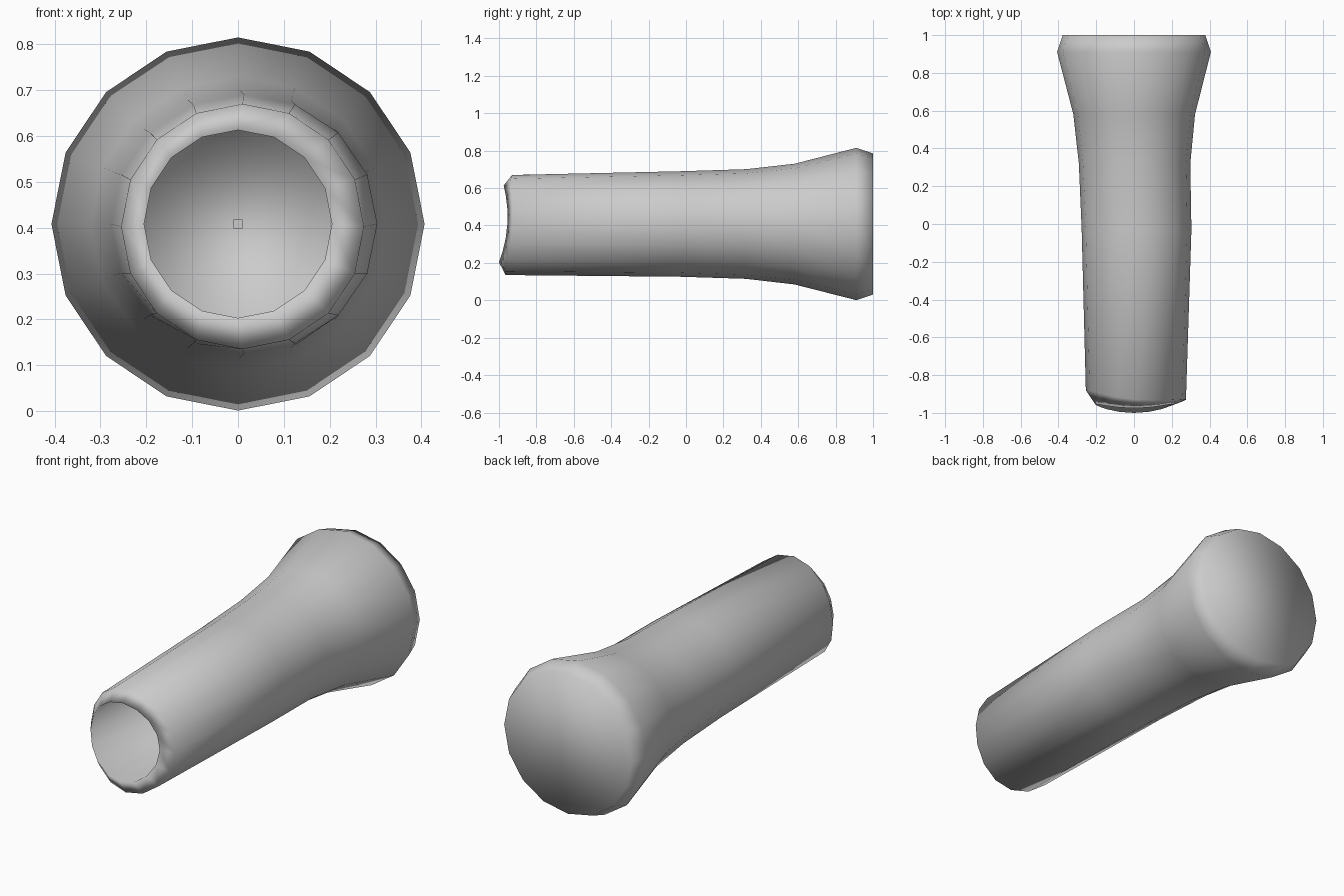
import bpy, bmesh
from math import sin, cos, pi

if "Cube" in bpy.data.objects:
    bpy.data.objects.remove(bpy.data.objects["Cube"])

N = 16
CZ = 0.408


def ring(bm, y, left, right, bottom, top, wave=(0, 0, 0)):
    """Ellipse around the y axis; wave shifts y with cos a, sin a, cos 2a."""
    cx, rx = (left + right) / 2, (right - left) / 2
    cz, rz = (bottom + top) / 2, (top - bottom) / 2
    verts = []
    for i in range(N):
        a = 2 * pi * i / N
        dy = wave[0] * cos(a) + wave[1] * sin(a) + wave[2] * cos(2 * a)
        verts.append(bm.verts.new((cx + rx * sin(a), y + dy, cz + rz * cos(a))))
    return verts


def circle(bm, y, r, wave=(0, 0, 0)):
    return ring(bm, y, -r, r, CZ - r, CZ + r, wave)


def finish(bm, name):
    bmesh.ops.recalc_face_normals(bm, faces=bm.faces[:])
    for f in bm.faces:
        f.smooth = True
    mesh = bpy.data.meshes.new(name)
    bm.to_mesh(mesh)
    bm.free()
    ob = bpy.data.objects.new(name, mesh)
    bpy.context.collection.objects.link(ob)
    return ob


# Handle: socket bottom, wavy mouth, slightly lopsided grip, flared butt
bm = bmesh.new()
rings = [
    circle(bm, 0.1, 0.205),
    circle(bm, -0.9713, 0.205, (0.0125, 0, -0.0163)),
    ring(bm, -0.926, -0.255, 0.275, 0.135, 0.67, (0.0175, -0.025, -0.021)),
    ring(bm, -0.03, -0.277, 0.304, 0.126, 0.69),
    ring(bm, 0.32, -0.292, 0.298, 0.115, 0.701),
    ring(bm, 0.58, -0.321, 0.323, 0.085, 0.730),
    circle(bm, 0.91, 0.407),
    circle(bm, 1.0, 0.377),
]
for a, b in zip(rings, rings[1:]):
    for i in range(N):
        j = (i + 1) % N
        bm.faces.new((a[i], a[j], b[j], b[i]))
bm.faces.new(rings[0])
bm.faces.new(rings[-1])
handle = finish(bm, "handle")

# Tiny square stud in the middle of the socket floor
bpy.ops.mesh.primitive_cube_add(size=0.02, location=(0, 0.095, CZ))
bpy.context.object.name = "socket_stud"
